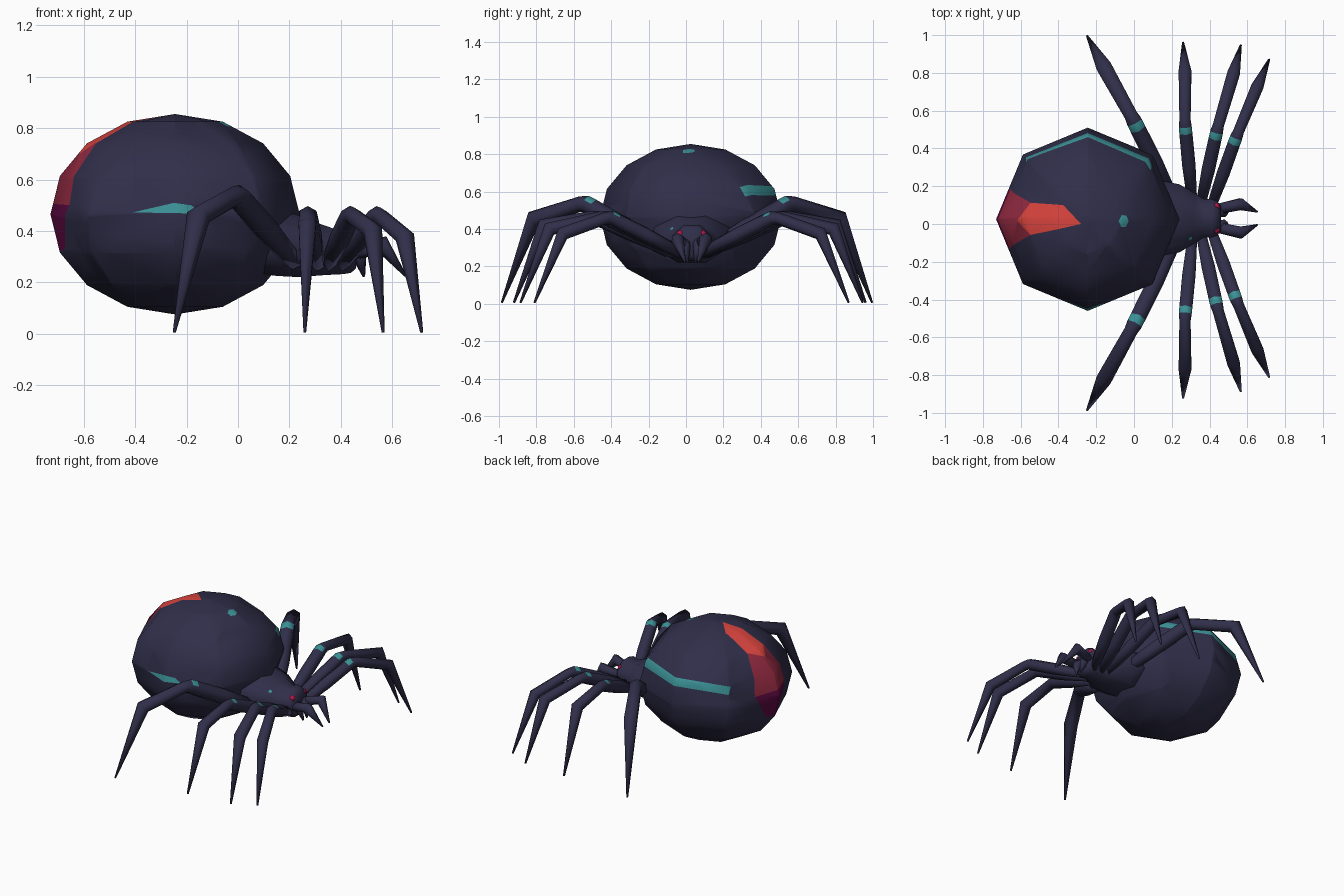
import bpy, bmesh, math
from mathutils import Vector as V, Matrix

if "Cube" in bpy.data.objects:
    bpy.data.objects.remove(bpy.data.objects["Cube"])


def material(name, rgb):
    m = bpy.data.materials.new(name)
    m.diffuse_color = (*rgb, 1)
    m.use_nodes = True
    m.node_tree.nodes["Principled BSDF"].inputs["Base Color"].default_value = m.diffuse_color
    return m


MATS = [material("dark indigo", (0.030, 0.028, 0.068)),
        material("teal", (0.045, 0.29, 0.31)),
        material("bright red", (0.70, 0.058, 0.048)),
        material("crimson", (0.29, 0.023, 0.052)),
        material("deep purple", (0.11, 0.003, 0.055)),
        material("eye magenta", (0.42, 0.008, 0.06))]
DARK, TEAL, RED, CRIMSON, PURPLE, EYE = range(6)
MID = 0.03  # centre line of the body in y


def finish(name, bm):
    bmesh.ops.recalc_face_normals(bm, faces=bm.faces[:])
    for f in bm.faces:
        f.smooth = True
    me = bpy.data.meshes.new(name)
    bm.to_mesh(me)
    bm.free()
    for m in MATS:
        me.materials.append(m)
    ob = bpy.data.objects.new(name, me)
    bpy.context.collection.objects.link(ob)
    return ob


def loft(rings):
    """Skin a list of point rings and close both ends."""
    bm = bmesh.new()
    loops = [[bm.verts.new(p) for p in r] for r in rings]
    bands = []
    for a, b in zip(loops, loops[1:]):
        n = len(a)
        bands.append([bm.faces.new((a[i], a[(i + 1) % n], b[(i + 1) % n], b[i]))
                      for i in range(n)])
    bm.faces.new(loops[0])
    bm.faces.new(loops[-1])
    return bm, bands


def tube(points, radii, sides=6):
    """Tapered tube along a path of points."""
    rings = []
    for i, p in enumerate(points):
        t = V()
        if i:
            t += (p - points[i - 1]).normalized()
        if i < len(points) - 1:
            t += (points[i + 1] - p).normalized()
        t.normalize()
        side = t.cross(V((0, 0, 1))).normalized()
        up = side.cross(t)
        angles = [2 * math.pi * (k + 0.5) / sides for k in range(sides)]
        rings.append([p + radii[i] * (math.cos(a) * side + math.sin(a) * up) for a in angles])
    return loft(rings)


def paint(bm, centre, corners, colour):
    """Cut a convex patch, projected from the centre, into the skin and colour it."""
    c = V(centre)
    pts = [V(p) - c for p in corners]
    inside = sum(pts, V())
    faces = [f for f in bm.faces if f.calc_center_median().dot(V((1, 1, 1))) < 99]
    for a, b in zip(pts, pts[1:] + pts[:1]):
        n = a.cross(b).normalized()
        if n.dot(inside) < 0:
            n = -n
        geom = set(faces)
        for f in faces:
            geom.update(f.edges)
            geom.update(f.verts)
        res = bmesh.ops.bisect_plane(bm, geom=list(geom), dist=1e-5, plane_co=c, plane_no=n)
        faces = [f for f in res["geom"] if isinstance(f, bmesh.types.BMFace)
                 and (f.calc_center_median() - c).dot(n) > 0]
    for f in faces:
        f.material_index = colour


# Abdomen: low-poly ellipsoid with painted markings
C = (-0.245, 0.025, 0.465)
bm = bmesh.new()
bmesh.ops.create_uvsphere(bm, u_segments=8, v_segments=8, radius=1,
                          matrix=Matrix.Translation(C) @ Matrix.Diagonal((0.485, 0.485, 0.39, 1)))
paint(bm, C, [(-0.555, 0.115, 0.753), (-0.555, -0.06, 0.753),
              (-0.655, -0.13, 0.5), (-0.655, 0.185, 0.5)], CRIMSON)
paint(bm, C, [(-0.28, 0.0, 0.85), (-0.375, 0.1, 0.835), (-0.555, 0.115, 0.753),
              (-0.615, 0.015, 0.70), (-0.555, -0.06, 0.753)], RED)
paint(bm, C, [(-0.655, 0.185, 0.5), (-0.655, -0.13, 0.5),
              (-0.67, -0.03, 0.33), (-0.67, 0.09, 0.33)], PURPLE)
# left flank stripe in two pieces, right flank patch, spot on top
paint(bm, C, [(0.11, 0.33, 0.58), (0.10, 0.295, 0.63), (-0.24, 0.46, 0.63), (-0.24, 0.48, 0.58)], TEAL)
paint(bm, C, [(-0.24, 0.46, 0.63), (-0.24, 0.48, 0.58), (-0.57, 0.35, 0.555), (-0.565, 0.32, 0.60)], TEAL)
paint(bm, C, [(-0.41, -0.39, 0.472), (-0.25, -0.455, 0.51), (-0.18, -0.43, 0.5),
              (-0.14, -0.42, 0.467)], TEAL)
paint(bm, C, [(-0.055 + 0.032 * math.cos(a), 0.015 + 0.036 * math.sin(a), 0.815)
              for a in [k * math.pi / 3 for k in range(6)]], TEAL)
finish("abdomen", bm)

# Head and thorax: (x, half width, centre z, half height)
SECTIONS = [(0.05, 0.24, 0.38, 0.14), (0.15, 0.215, 0.355, 0.13), (0.24, 0.195, 0.34, 0.12),
            (0.32, 0.145, 0.327, 0.10), (0.37, 0.11, 0.32, 0.09), (0.41, 0.11, 0.327, 0.095),
            (0.44, 0.10, 0.325, 0.088), (0.46, 0.07, 0.32, 0.065)]
rings = [[V((x, MID + w * math.cos(a), z + h * math.sin(a) / math.cos(math.pi / 8)))
          for a in [math.pi / 8 + k * math.pi / 4 for k in range(8)]] for x, w, z, h in SECTIONS]
bm, _ = loft(rings)
paint(bm, (0.3, 0.0, 0.33), [(0.29, -0.10, 0.41), (0.31, -0.10, 0.41),
                             (0.31, -0.08, 0.42), (0.29, -0.08, 0.42)], TEAL)
finish("head_and_thorax", bm)

# Legs: root, knee, ankle, tip for the positive-y side, then a thickness factor and y offset
LEGS = {
    "back_leg": [(0.22, 0.10, 0.28), (-0.005, 0.55, 0.54), (-0.155, 0.82, 0.455), (-0.248, 0.99, 0.006), 1.15, 0.005],
    "mid_back_leg": [(0.31, 0.08, 0.27), (0.27, 0.51, 0.465), (0.27, 0.78, 0.42), (0.26, 0.94, 0.006), 0.95, 0.02],
    "mid_front_leg": [(0.35, 0.06, 0.27), (0.44, 0.47, 0.465), (0.525, 0.76, 0.40), (0.565, 0.915, 0.006), 0.95, MID],
    "front_leg": [(0.405, 0.05, 0.27), (0.545, 0.44, 0.465), (0.65, 0.69, 0.375), (0.715, 0.84, 0.006), 0.92, MID],
}
for name, (root, knee, ankle, tip, thick, off) in LEGS.items():
    for label, s in (("left", 1), ("right", -1)):
        r, k, a, t = [V((p[0], off + s * p[1], p[2])) for p in (root, knee, ankle, tip)]
        path = [r, r.lerp(k, 0.5), r.lerp(k, 0.90), r.lerp(k, 0.97), k.lerp(a, 0.08), a, t]
        radii = [v * thick for v in (0.030, 0.043, 0.042, 0.041, 0.036, 0.041)] + [0.006]
        bm, bands = tube(path, radii)
        bm.normal_update()
        # teal band over the top of the knee
        for f in bands[2]:
            if f.calc_center_median().z > path[2].lerp(path[3], 0.5).z + 0.025:
                f.material_index = TEAL
        finish(name + "_" + label, bm)

# Eyes, feelers and fangs, mirrored about the centre line
for label, s in (("left", 1), ("right", -1)):
    bm = bmesh.new()
    bmesh.ops.create_icosphere(bm, subdivisions=1, radius=0.024,
                               matrix=Matrix.Translation((0.434, MID + s * 0.06, 0.373)))
    for f in bm.faces:
        f.material_index = EYE
    finish("eye_" + label, bm)
    bm, _ = tube([V((0.42, MID + s * 0.045, 0.31)), V((0.565, MID + s * 0.075, 0.345)),
                  V((0.652, MID + s * 0.035, 0.225))], [0.03, 0.036, 0.005])
    finish("feeler_" + label, bm)
    bm, _ = tube([V((0.43, MID + s * 0.035, 0.34)), V((0.475, MID + s * 0.035, 0.30)),
                  V((0.49, MID + s * 0.02, 0.222))], [0.03, 0.03, 0.005])
    finish("fang_" + label, bm)
